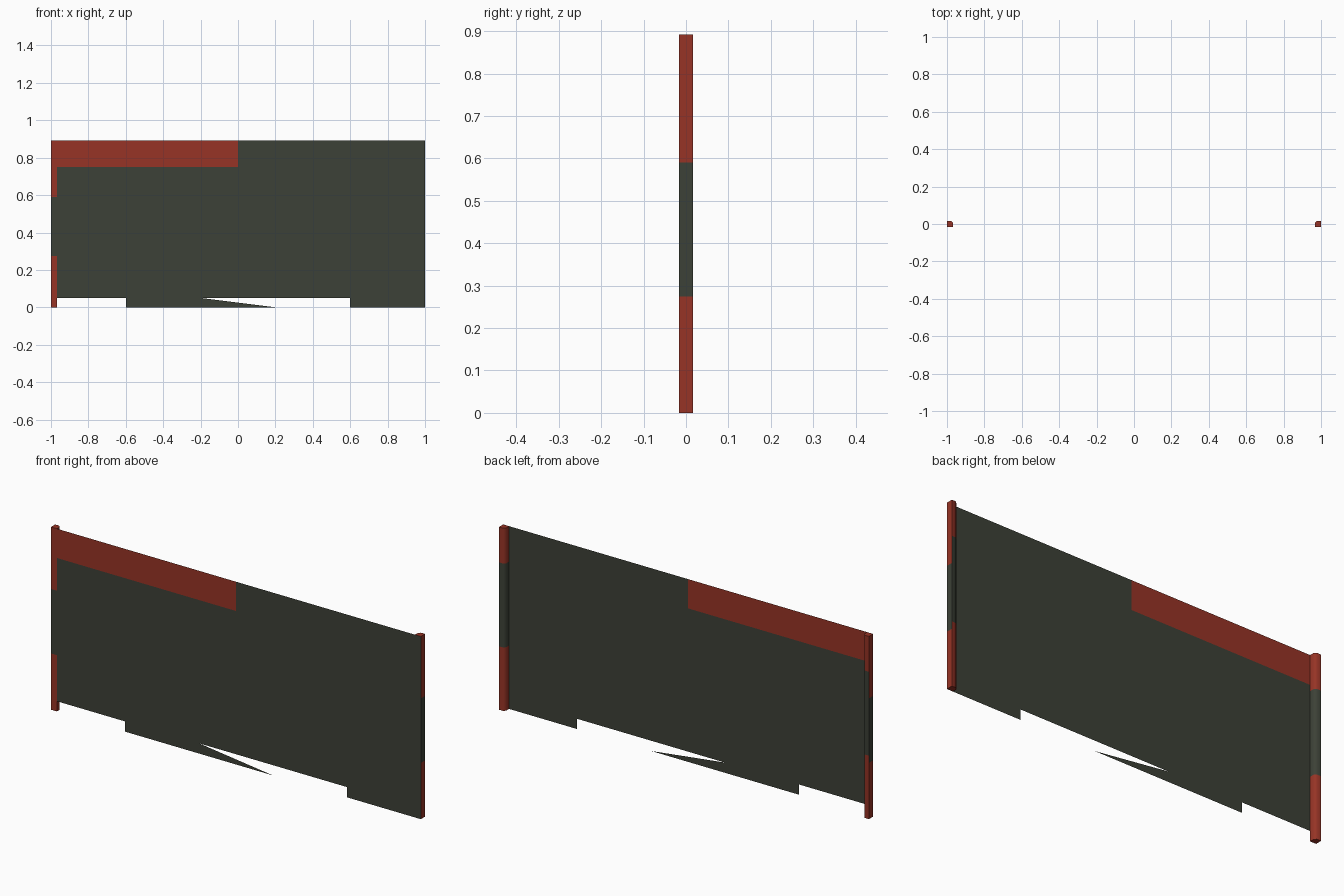
import bpy, bmesh

if "Cube" in bpy.data.objects:
    bpy.data.objects.remove(bpy.data.objects["Cube"])

H = 0.893      # overall height
T = 0.016      # half depth of a post
W = 0.032      # width of a post


def material(name, rgb):
    m = bpy.data.materials.new(name)
    m.diffuse_color = (*rgb, 1)
    m.use_nodes = True
    m.node_tree.nodes["Principled BSDF"].inputs["Base Color"].default_value = m.diffuse_color
    return m


MATS = [material("dark green grey", (0.046, 0.053, 0.038)),
        material("brick red", (0.31, 0.034, 0.019))]


def finish(name, bm):
    me = bpy.data.meshes.new(name)
    bm.to_mesh(me)
    bm.free()
    for m in MATS:
        me.materials.append(m)
    ob = bpy.data.objects.new(name, me)
    bpy.context.collection.objects.link(ob)
    return ob


# Thin sheet flush with the front of the posts, with a red stripe and torn lower edge
yp = -T - 0.0003
xl = -1 + W
bm = bmesh.new()
pieces = [
    ([(xl, 0.75), (0, 0.75), (0, H), (xl, H)], 1),             # red stripe
    ([(0, 0.75), (1, 0.75), (1, H), (0, H)], 0),               # upper right
    ([(xl, 0.05), (1, 0.05), (1, 0.75), (xl, 0.75)], 0),       # main field
    ([(0.6, 0), (1, 0), (1, 0.05), (0.6, 0.05)], 0),           # right foot
    ([(-0.6, 0), (0.2, 0), (-0.2, 0.05), (-0.6, 0.05)], 0),    # slanted tongue
]
for pts, mat in pieces:
    f = bm.faces.new([bm.verts.new((x, yp, z)) for x, z in pts])
    f.material_index = mat
bmesh.ops.remove_doubles(bm, verts=bm.verts, dist=1e-5)
finish("panel", bm)


# Banded post: the inner back corner is chamfered
def post(name, side):
    c = 0.01
    prof = [(1, -T), (1, T), (1 - W + c, T), (1 - W, T - c), (1 - W, -T)]
    levels = [0, 0.275, 0.31, 0.59, 0.72, H]
    bm = bmesh.new()
    rings = [[bm.verts.new((side * x, y, z)) for x, y in prof] for z in levels]
    n = len(prof)
    for k in range(len(levels) - 1):
        mid = (levels[k] + levels[k + 1]) / 2
        for i in range(n):
            j = (i + 1) % n
            f = bm.faces.new((rings[k][i], rings[k][j], rings[k + 1][j], rings[k + 1][i]))
            # outer and front faces have a lower dark band than the inner and back faces
            lo, hi = (0.275, 0.59) if i in (0, 4) else (0.31, 0.72)
            f.material_index = 0 if lo < mid < hi else 1
            f.smooth = i in (1, 2, 3)
    for ring in (rings[0], rings[-1]):
        bm.faces.new(ring).material_index = 1
    bmesh.ops.recalc_face_normals(bm, faces=bm.faces)
    ob = finish(name, bm)
    bpy.ops.object.select_all(action='DESELECT')
    ob.select_set(True)
    bpy.context.view_layer.objects.active = ob
    bpy.ops.object.shade_smooth_by_angle(angle=0.87)


post("left_post", -1)
post("right_post", 1)
